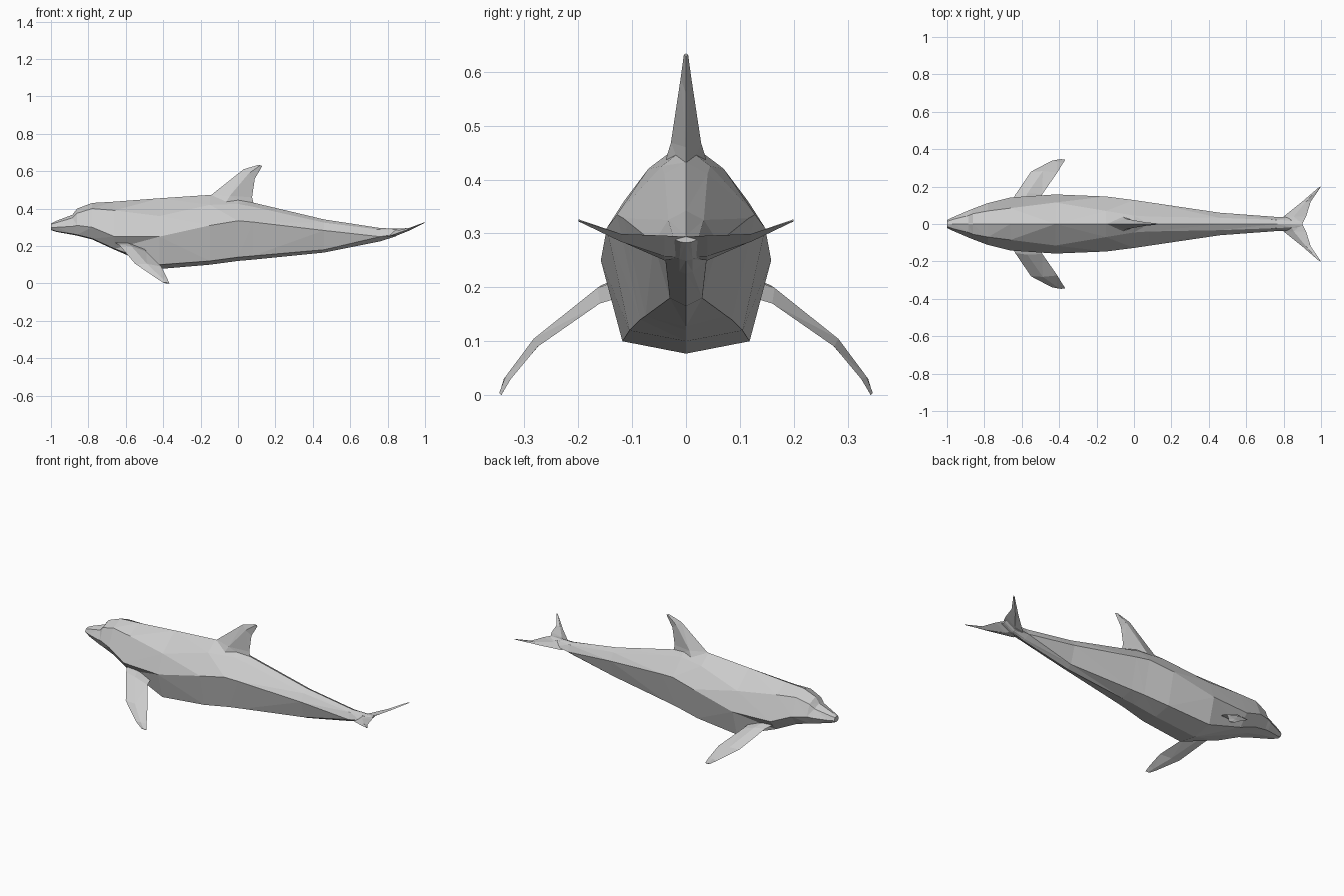
import bpy, bmesh
from mathutils import Vector

cube = bpy.data.objects.get("Cube")
if cube:
    bpy.data.objects.remove(cube)

grey = bpy.data.materials.new("dolphin grey")
grey.use_nodes = True
grey.diffuse_color = (0.6, 0.6, 0.6, 1)
grey.node_tree.nodes["Principled BSDF"].inputs["Base Color"].default_value = (0.6, 0.6, 0.6, 1)


def finish(name, bm):
    bmesh.ops.recalc_face_normals(bm, faces=bm.faces)
    mesh = bpy.data.meshes.new(name)
    bm.to_mesh(mesh)
    bm.free()
    mesh.materials.append(grey)
    obj = bpy.data.objects.new(name, mesh)
    bpy.context.collection.objects.link(obj)
    return obj


def loft(name, rings):
    """Skin closed rings of equal length and cap both ends."""
    bm = bmesh.new()
    loops = [[bm.verts.new(p) for p in ring] for ring in rings]
    n = len(loops[0])
    for a, b in zip(loops, loops[1:]):
        for i in range(n):
            j = (i + 1) % n
            bm.faces.new((a[i], a[j], b[j], b[i]))
    bm.faces.new(loops[0])
    bm.faces.new(loops[-1])
    bmesh.ops.triangulate(bm, faces=bm.faces)
    return finish(name, bm)


def blade(name, front, back, thickness, normal):
    """Fin with sharp leading and trailing edges and a thicker middle."""
    rings = []
    for lead, trail, t in zip(front, back, thickness):
        lead, trail = Vector(lead), Vector(trail)
        mid, off = lead.lerp(trail, 0.45), Vector(normal) * t
        rings.append([lead, mid + off, trail, mid - off])
    return loft(name, rings)


def flip(points):
    return [(x, -y, z) for x, y, z in points]


# Body: x, keel height, lower corner, widest point, shoulder, back height
sections = [
    (-1.00, .285, (.012, .288), (.022, .30), (.014, .316), .32),
    (-0.97, .275, (.022, .278), (.036, .30), (.024, .325), .335),
    (-0.885, .26, (.05, .265), (.072, .305), (.045, .35), .367),
    (-0.86, .255, (.055, .26), (.082, .31), (.055, .375), .40),
    (-0.78, .235, (.07, .24), (.112, .30), (.07, .40), .43),
    (-0.66, .18, (.09, .185), (.142, .25), (.085, .39), .437),
    (-0.42, .077, (.118, .10), (.158, .25), (.115, .36), .455),
    (-0.15, .10, (.105, .12), (.147, .31), (.07, .42), .473),
    (0.00, .12, (.085, .14), (.128, .335), (.045, .425), .46),
    (0.08, .127, (.075, .147), (.116, .328), (.04, .41), .432),
    (0.46, .165, (.03, .18), (.06, .283), (.033, .325), .342),
    (0.76, .225, (.012, .23), (.038, .25), (.022, .287), .296),
    (0.84, .25, (.012, .252), (.036, .262), (.018, .288), .293),
    (0.90, .283, (.01, .284), (.02, .288), (.01, .293), .295),
]
rings = []
for x, keel, low, wide, shoulder, back in sections:
    side = [low, wide, shoulder]
    rings.append([(x, 0, keel)] + [(x, y, z) for y, z in side] + [(x, 0, back)]
                 + [(x, -y, z) for y, z in reversed(side)])
loft("body", rings)

# Dorsal fin
blade("dorsal_fin",
      [(-.20, 0, .44), (-.14, 0, .475), (.03, 0, .61), (.11, 0, .634)],
      [(.09, 0, .40), (.075, 0, .46), (.09, 0, .56), (.13, 0, .628)],
      [.042, .028, .010, .004], (0, 1, 0))

# Pectoral fins, swept back and down
lead = [(-.66, .11, .22), (-.635, .155, .205), (-.55, .28, .105), (-.44, .338, .03), (-.40, .346, .004)]
trail = [(-.50, .11, .185), (-.49, .16, .17), (-.41, .275, .09), (-.38, .325, .03), (-.367, .343, 0)]
thick = [.014, .012, .008, .005, .003]
blade("left_flipper", lead, trail, thick, (0, .6, .8))
blade("right_flipper", flip(lead), flip(trail), thick, (0, -.6, .8))

# Tail flukes
lead = [(.78, 0, .255), (.80, .04, .25), (.90, .12, .285), (.99, .198, .324)]
trail = [(.90, 0, .294), (.92, .04, .296), (.945, .12, .299), (1.0, .20, .324)]
thick = [.016, .013, .007, .002]
blade("left_fluke", lead, trail, thick, (0, 0, 1))
blade("right_fluke", flip(lead), flip(trail), thick, (0, 0, 1))
